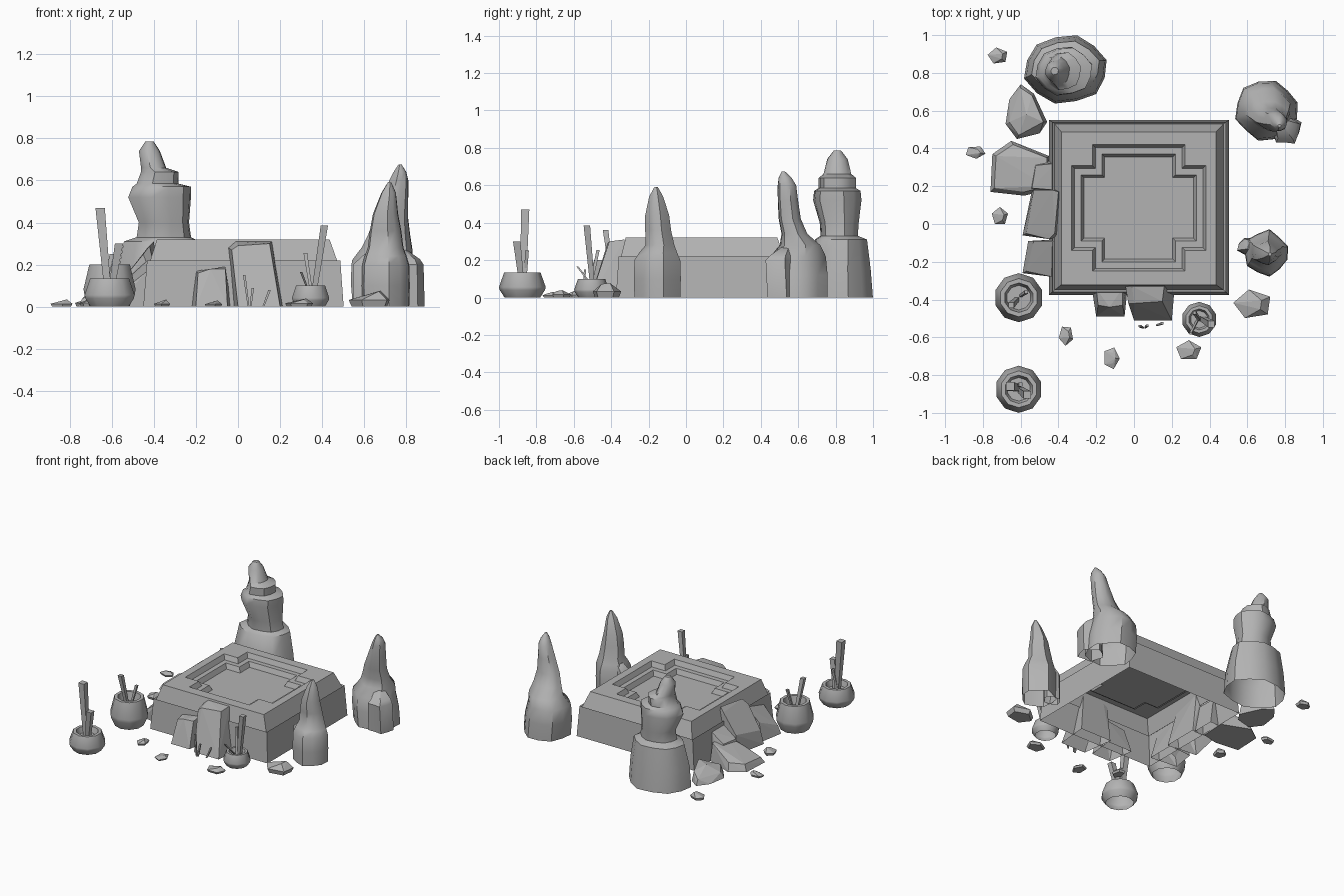
import bpy, bmesh, math, random

random.seed(4)
if "Cube" in bpy.data.objects:
    bpy.data.objects.remove(bpy.data.objects["Cube"])

stone = bpy.data.materials.new("stone grey")
stone.use_nodes = True
GREY = (0.45, 0.45, 0.45, 1)
stone.diffuse_color = GREY
stone.node_tree.nodes["Principled BSDF"].inputs["Base Color"].default_value = GREY


def finish(name, bm, smooth=0):
    mesh = bpy.data.meshes.new(name)
    bm.to_mesh(mesh)
    bm.free()
    mesh.materials.append(stone)
    obj = bpy.data.objects.new(name, mesh)
    bpy.context.collection.objects.link(obj)
    if smooth:
        bpy.ops.object.select_all(action='DESELECT')
        obj.select_set(True)
        bpy.context.view_layer.objects.active = obj
        bpy.ops.object.shade_smooth_by_angle(angle=math.radians(smooth))


def loft(name, rings, smooth=0, base=False):
    """Skin a stack of equal-length rings, closing the last one."""
    bm = bmesh.new()
    loops = [[bm.verts.new(p) for p in ring] for ring in rings]
    for low, high in zip(loops, loops[1:]):
        for i in range(len(low)):
            j = (i + 1) % len(low)
            bm.faces.new((low[i], low[j], high[j], high[i]))
    bm.faces.new(loops[-1])
    if base:
        bm.faces.new(loops[0][::-1])
    bmesh.ops.recalc_face_normals(bm, faces=bm.faces)
    finish(name, bm, smooth)


def hull(name, points, hollow=False):
    """Convex rock; a hollow one has no underside."""
    bm = bmesh.new()
    for p in points:
        bm.verts.new(p)
    out = bmesh.ops.convex_hull(bm, input=bm.verts)
    inner = [v for v in out["geom_interior"] if isinstance(v, bmesh.types.BMVert)]
    bmesh.ops.delete(bm, geom=inner, context='VERTS')
    bmesh.ops.recalc_face_normals(bm, faces=bm.faces)
    if hollow:
        under = [f for f in bm.faces if f.normal.z < -.95]
        bmesh.ops.delete(bm, geom=under, context='FACES')
    finish(name, bm)


def circle(x, y, z, rx, ry, sides, flutes=None):
    ring = []
    for i in range(sides):
        a = math.tau * (i + 0.5) / sides
        f = flutes[i] if flutes else 1
        ring.append((x + rx * f * math.cos(a), y + ry * f * math.sin(a), z))
    return ring


# Platform: square loops that turn into the notched loops of the sunken floor
def platform_loop(x0, x1, y0, y1, z, cut, notched=False):
    loop = []
    for x, y, sx, sy in ((x1, y1, 1, 1), (x0, y1, -1, 1), (x0, y0, -1, -1), (x1, y0, 1, -1)):
        xi, yi = x - sx * cut, y - sy * cut
        trio = [(x, yi, z), (xi, yi, z) if notched else (x, y, z), (xi, y, z)]
        loop += trio if sx == sy else trio[::-1]
    return loop


def recess(inset, z):
    return platform_loop(-.33 + inset, .38 - inset, -.25 + inset, .42 - inset, z, .11, True)


loft("platform", [
    platform_loop(-.45, .502, -.375, .55, 0, .2),
    platform_loop(-.432, .486, -.36, .54, .22, .2),
    platform_loop(-.42, .474, -.35, .53, .21, .2),
    platform_loop(-.385, .435, -.322, .488, .32, .17),
    recess(0, .32), recess(.015, .285), recess(.05, .285), recess(.065, .25)])


# Spires: fluted columns, rows are z, x, y, x radius, y radius
def spire(name, rows, sides, wobble):
    flutes = [1 + wobble * (random.random() - .5 + (-1) ** i * .5) for i in range(sides)]
    loft(name, [circle(x, y, z, rx, ry, sides, flutes) for z, x, y, rx, ry in rows], 42)


spire("tall_back_spire", [
    (0, -.36, .82, .22, .182), (.15, -.36, .82, .21, .17), (.31, -.36, .83, .18, .14),
    (.33, -.35, .82, .13, .1), (.4, -.35, .82, .12, .105), (.52, -.37, .81, .15, .13),
    (.57, -.36, .81, .14, .125), (.585, -.38, .81, .1, .1), (.64, -.37, .81, .09, .1),
    (.66, -.4, .81, .06, .075), (.74, -.42, .81, .05, .055), (.785, -.42, .81, .02, .02)],
    12, .05)
spire("back_left_spire", [
    (0, .71, .6, .16, .16), (.12, .7, .6, .16, .16), (.22, .69, .6, .145, .15),
    (.28, .71, .61, .12, .11), (.34, .72, .58, .1, .07), (.42, .73, .555, .08, .06),
    (.52, .75, .545, .06, .055), (.6, .765, .54, .045, .05), (.64, .77, .53, .03, .035),
    (.675, .77, .52, .008, .008)], 12, .08)
spire("back_left_spire_foot", [
    (0, .8, .51, .08, .08), (.2, .8, .5, .075, .08), (.225, .8, .51, .06, .065),
    (.27, .77, .54, .03, .03)], 10, .16)
spire("front_left_spire", [
    (0, .7, -.155, .112, .115), (.1, .7, -.155, .115, .118), (.2, .7, -.155, .112, .115),
    (.24, .7, -.15, .1, .095), (.28, .7, -.14, .085, .072), (.36, .7, -.15, .075, .065),
    (.44, .7, -.155, .06, .06), (.54, .715, -.16, .035, .035), (.59, .72, -.16, .009, .009)],
    11, .1)
spire("front_left_spire_foot", [
    (0, .61, -.12, .065, .05), (.2, .61, -.12, .065, .045), (.25, .64, -.12, .04, .03)], 8, .1)


# Pots with square posts and thin sticks
def post(name, foot, tip, width):
    loft(name, [circle(*foot, width * .5, width * .5, 4),
                circle(*tip, width * .7, width * .7, 4)], base=True)


def pot(name, x, y, radius, height):
    profile = ((.76, 0), (.97, .3), (1, .42), (.78, 1), (.6, 1), (.5, .7))
    loft(name, [circle(x, y, height * h, radius * r, radius * r, 10) for r, h in profile], 38)


pot("right_pot", -.61, -.39, .13, .2)
pot("front_right_pot", -.61, -.875, .125, .133)
pot("front_left_pot", .345, -.505, .093, .1)

post("tall_post", (-.62, -.87, .09), (-.655, -.86, .47), .045)
post("short_post", (-.6, -.88, .09), (-.565, -.905, .3), .04)
post("thin_post", (-.63, -.86, .09), (-.6, -.85, .25), .02)
post("right_pot_post", (-.62, -.4, .14), (-.65, -.43, .36), .03)
post("right_pot_stick", (-.6, -.38, .14), (-.57, -.36, .28), .018)
post("left_pot_post", (.36, -.5, .06), (.41, -.53, .385), .035)
post("left_pot_stick", (.35, -.51, .06), (.32, -.47, .255), .018)
post("left_pot_twig", (.34, -.5, .06), (.3, -.58, .165), .012)

# Thin shoots in front of the platform
for x, lean, height in ((.05, -.02, .15), (.06, .01, .09), (.12, .03, .08)):
    y = -.56 + x / 5
    post("shoot", (x, y, 0), (x + lean, y + .01, height), .012)

# Slabs leaning on the platform, their backs sunk into its walls
hull("front_slab", [
    (0, -.51, 0), (.2, -.51, 0), (-.03, -.28, 0), (.22, -.28, 0),
    (-.045, -.33, .28), (-.01, -.33, .31), (.16, -.33, .31),
    (-.03, -.42, .27), (.0, -.42, .29), (.15, -.41, .3)], True)
hull("front_small_slab", [
    (-.2, -.49, 0), (-.05, -.49, 0), (-.23, -.3, 0), (-.03, -.3, 0),
    (-.19, -.43, .16), (-.13, -.44, .18), (-.06, -.43, .18),
    (-.2, -.34, .17), (-.06, -.34, .19)], True)
hull("side_tall_slab", [
    (-.59, -.06, 0), (-.54, .18, 0), (-.36, -.08, 0), (-.36, .18, 0),
    (-.53, .18, .14), (-.57, -.05, .1), (-.45, -.08, .25),
    (-.42, -.05, .29), (-.4, .17, .31), (-.43, .18, .28)], True)
hull("side_small_slab", [
    (-.59, -.26, 0), (-.56, -.09, 0), (-.38, -.28, 0), (-.38, -.08, 0),
    (-.57, -.25, .06), (-.53, -.09, .13), (-.43, -.28, .17), (-.43, -.09, .22)], True)
hull("side_low_slab", [
    (-.56, .18, 0), (-.54, .33, 0), (-.38, .17, 0), (-.38, .34, 0),
    (-.54, .19, .12), (-.52, .31, .12), (-.42, .18, .2), (-.42, .32, .2)], True)
hull("side_wide_slab", [
    (-.76, .17, 0), (-.75, .37, 0), (-.65, .44, 0), (-.45, .36, 0), (-.46, .18, 0),
    (-.58, .15, 0), (-.74, .19, .04), (-.73, .36, .05), (-.64, .42, .06),
    (-.46, .35, .13), (-.46, .2, .13), (-.58, .17, .08)])
hull("side_back_slab", [
    (-.6, .74, 0), (-.53, .69, 0), (-.46, .54, 0), (-.5, .48, 0), (-.62, .45, 0),
    (-.68, .53, 0), (-.66, .66, 0), (-.6, .72, .04), (-.54, .68, .07),
    (-.48, .54, .09), (-.61, .47, .06), (-.66, .54, .04), (-.57, .58, .09)])


# Loose pebbles: a slanted, irregular cut stone
def pebble(x, y, rx, ry, height, turn):
    points = []
    for i in range(5):
        a = math.radians(turn) + math.tau * i / 5
        u, v = rx * math.cos(a), ry * math.sin(a)
        rise = height * (.65 + .35 * math.cos(a))
        points += [(x + u * .85, y + v * .85, 0), (x + u, y + v, height * .4),
                   (x + u * .5, y + v * .5, rise)]
    hull("pebble", points)


for spot in ((-.72, .89, .055, .045, .045, 100), (-.84, .38, .055, .035, .035, 60),
             (-.71, .04, .045, .05, .045, 90), (-.36, -.59, .04, .055, .035, 50),
             (-.12, -.71, .045, .06, .03, 70), (.29, -.67, .07, .055, .04, 18),
             (.63, -.425, .105, .08, .08, 30)):
    pebble(*spot)
